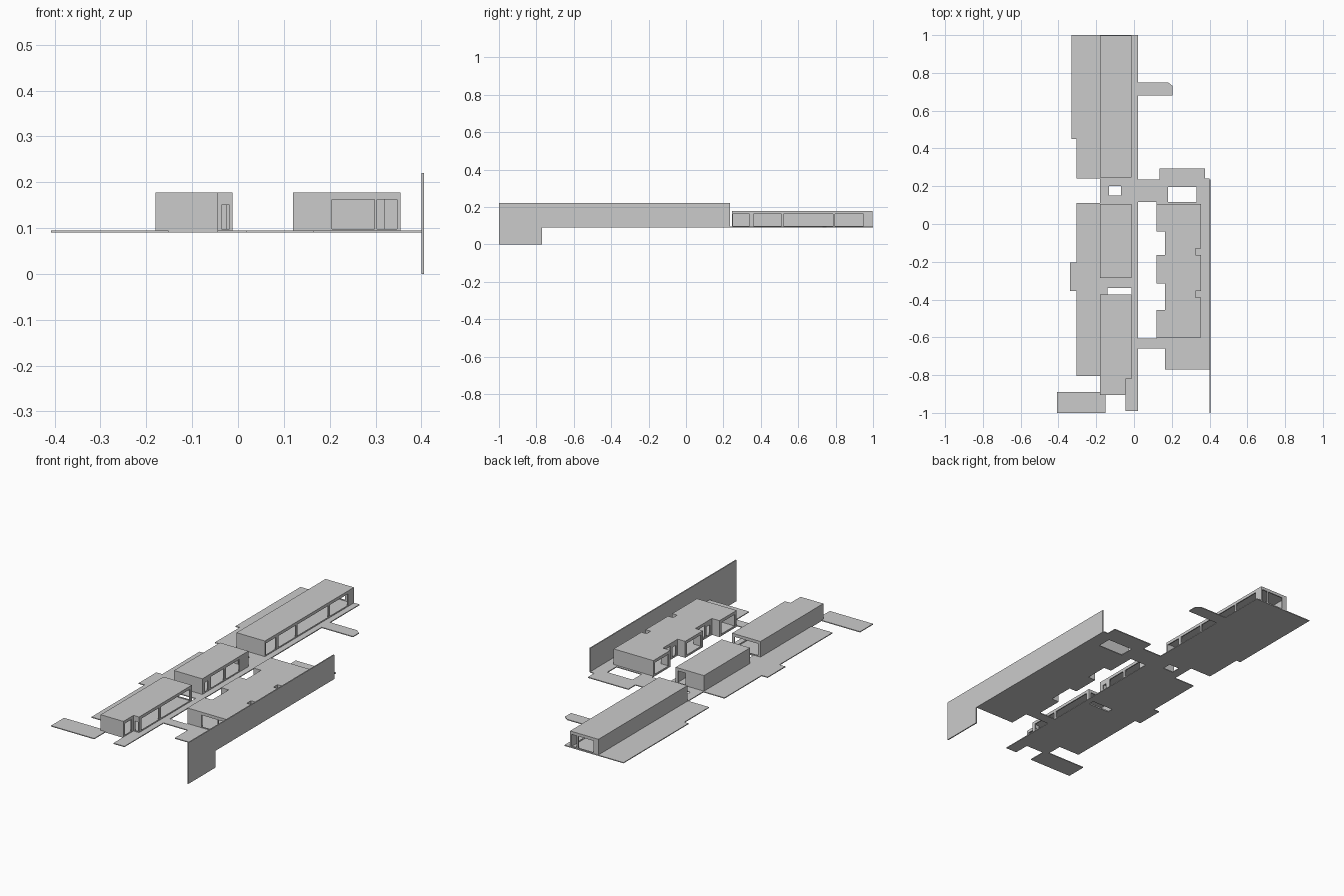
import bpy, bmesh
from mathutils import Vector

if "Cube" in bpy.data.objects:
    bpy.data.objects.remove(bpy.data.objects["Cube"])

SLAB0, SLAB1 = 0.09, 0.0945      # paving
ROOF, CEIL = 0.178, 0.168        # roof top and ceiling
SILL, HEAD, DOOR = 0.098, 0.162, 0.15
T = 0.006                        # wall thickness


def prism(name, pts, z0, z1):
    bm = bmesh.new()
    f = bm.faces.new([bm.verts.new((x, y, z0)) for x, y in pts])
    r = bmesh.ops.extrude_face_region(bm, geom=[f])
    verts = [v for v in r["geom"] if isinstance(v, bmesh.types.BMVert)]
    bmesh.ops.translate(bm, verts=verts, vec=(0, 0, z1 - z0))
    bmesh.ops.recalc_face_normals(bm, faces=bm.faces)
    me = bpy.data.meshes.new(name)
    bm.to_mesh(me)
    bm.free()
    ob = bpy.data.objects.new(name, me)
    bpy.context.collection.objects.link(ob)
    return ob


def rect(x0, x1, y0, y1):
    return [(x0, y0), (x1, y0), (x1, y1), (x0, y1)]


def cut(ob, pts, z0, z1):
    cutter = prism("cutter", pts, z0, z1)
    cutter.hide_render = True
    mod = ob.modifiers.new("cut", "BOOLEAN")
    mod.operation, mod.solver, mod.object = "DIFFERENCE", "EXACT", cutter
    bpy.context.view_layer.objects.active = ob
    bpy.ops.object.modifier_apply(modifier=mod.name)
    bpy.data.objects.remove(cutter)


def inset(pts, t):
    # inward offset of a counter-clockwise, right-angled outline
    p = [Vector(q) for q in pts]
    out = []
    for i, b in enumerate(p):
        d1 = (b - p[i - 1]).normalized()
        d2 = (p[(i + 1) % len(p)] - b).normalized()
        out.append(b + t * Vector((-d1.y - d2.y, d1.x + d2.x)))
    return out


def building(name, outline, openings):
    """openings: (axis, wall position, start, end, head height)"""
    ob = prism(name, outline, SLAB0 + 0.002, ROOF)
    cut(ob, inset(outline, T), 0.05, CEIL)
    for axis, pos, a, b, head in openings:
        lo, hi = pos - 0.01, pos + 0.01
        cut(ob, rect(lo, hi, a, b) if axis == "x" else rect(a, b, lo, hi), SILL, head)
    return ob


# Connected paving with side path and courtyards
paving = prism("paving", [
    (-0.33, 1), (-0.33, 0.45), (-0.305, 0.45), (-0.305, 0.24), (-0.18, 0.24),
    (-0.18, 0.11), (-0.305, 0.11), (-0.305, -0.205), (-0.34, -0.205),
    (-0.34, -0.355), (-0.305, -0.355), (-0.305, -0.805), (-0.18, -0.805),
    (-0.18, -0.905), (-0.045, -0.905), (-0.045, -0.99), (0.02, -0.99),
    (0.02, -0.66), (0.165, -0.66), (0.165, -0.77), (0.4, -0.77), (0.4, 0.24),
    (0.375, 0.24), (0.375, 0.295), (0.135, 0.295), (0.135, 0.235), (0.02, 0.235),
    (0.02, 0.68), (0.205, 0.68), (0.205, 0.73), (0.18, 0.75), (0.02, 0.75),
    (0.02, 1)], SLAB0, SLAB1)
bays_west = [(0.12, 0.105), (0.12, -0.04), (0.165, -0.04), (0.165, -0.165),
             (0.12, -0.165), (0.12, -0.315), (0.165, -0.315), (0.165, -0.455),
             (0.12, -0.455), (0.12, -0.6)]
courtyard = [(0.02, -0.605), (0.12, -0.605)] + bays_west[-2:0:-1] + [(0.12, 0.117), (0.02, 0.117)]
for hole in (courtyard, rect(0.18, 0.33, 0.117, 0.195),
             rect(-0.132, -0.07, 0.15, 0.2), rect(-0.14, -0.013, -0.372, -0.34)):
    cut(paving, hole, 0.05, 0.12)

# Detached terrace
prism("terrace", rect(-0.408, -0.152, -1, -0.89), SLAB0, SLAB1)

# Long boundary wall with the deep foot at its front end
boundary = prism("boundary_wall", rect(0.4, 0.406, -1, 0.235), 0, 0.22)
cut(boundary, rect(0.38, 0.42, -0.77, 0.3), -0.1, SLAB0)

# West row of three hollow blocks, glazed towards the path
W, E = -0.18, -0.012
building("north_block", rect(W, E, 0.245, 0.998), [
    ("x", E, 0.252, 0.34, HEAD), ("x", E, 0.36, 0.51, HEAD),
    ("x", E, 0.522, 0.785, HEAD), ("x", E, 0.797, 0.95, HEAD),
    ("y", 0.998, -0.15, -0.06, HEAD), ("y", 0.998, -0.05, -0.02, HEAD)])
building("middle_block", rect(W, E, -0.285, 0.105), [
    ("x", E, -0.26, -0.235, DOOR), ("x", E, -0.21, -0.1, HEAD),
    ("x", E, -0.085, 0.03, HEAD), ("y", 0.105, -0.07, -0.025, HEAD)])
building("south_block", [
    (W, -0.905), (-0.045, -0.905), (-0.045, -0.82), (E, -0.82), (E, -0.373), (W, -0.373)], [
    ("x", -0.045, -0.89, -0.835, HEAD), ("y", -0.82, -0.036, -0.019, DOOR),
    ("x", E, -0.8, -0.65, HEAD), ("x", E, -0.635, -0.39, HEAD),
    ("y", -0.373, -0.165, -0.025, HEAD)])

# East block with three bays and two small rear niches
east_outline = [(0.355, -0.6), (0.355, -0.39), (0.325, -0.39), (0.325, -0.355),
                (0.355, -0.355), (0.355, -0.165), (0.325, -0.165), (0.325, -0.13),
                (0.355, -0.13), (0.355, 0.105)] + bays_west
east_openings = [("y", -0.6, 0.205, 0.298, HEAD), ("y", -0.6, 0.303, 0.347, HEAD)]
for a, b in ((-0.04, 0.105), (-0.315, -0.165), (-0.6, -0.455)):
    east_openings.append(("x", 0.12, a + 0.015, b - 0.015, HEAD))
for a, b in ((-0.165, -0.04), (-0.455, -0.315)):
    east_openings.append(("x", 0.165, a + 0.06, b - 0.015, HEAD))
    east_openings.append(("x", 0.165, a + 0.015, a + 0.045, DOOR))
building("east_block", east_outline, east_openings)
